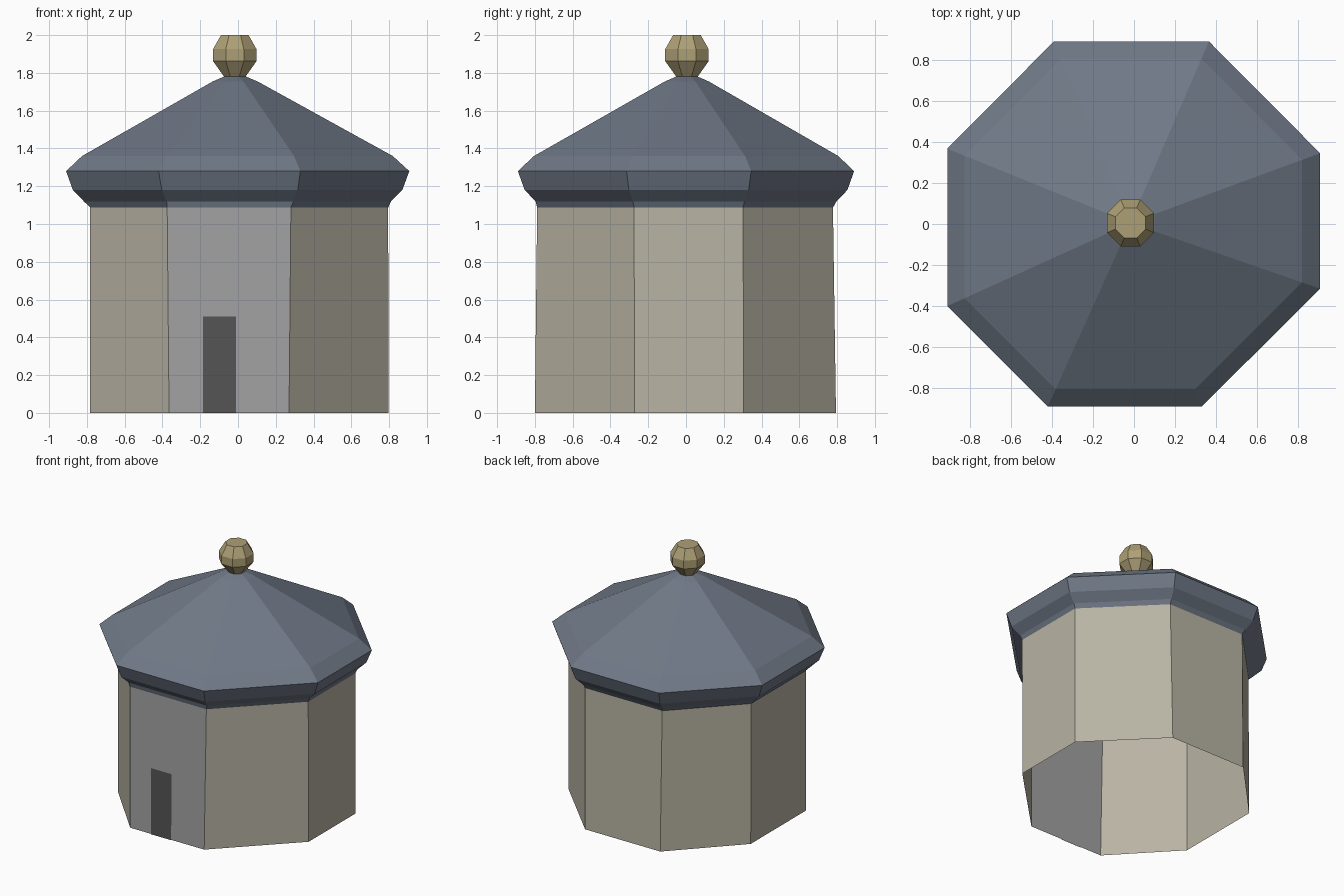
import bpy, math

if "Cube" in bpy.data.objects:
    bpy.data.objects.remove(bpy.data.objects["Cube"])

CX, CY = -0.017, 0.005

# Slightly uneven octagon plans, counter-clockwise from the front-left corner
EAVE = [(-0.42, -0.89), (0.33, -0.89), (0.907, -0.315), (0.907, 0.345),
        (0.365, 0.89), (-0.39, 0.89), (-0.91, 0.367), (-0.91, -0.40)]
WALL_TOP = [(-0.375, -0.788), (0.28, -0.788), (0.795, -0.275), (0.795, 0.302),
            (0.32, 0.778), (-0.34, 0.778), (-0.783, 0.32), (-0.783, -0.35)]
WALL_LOW = [(-0.365, -0.80), (0.27, -0.80), (0.797, -0.272), (0.797, 0.305),
            (0.31, 0.794), (-0.335, 0.794), (-0.783, 0.325), (-0.783, -0.355)]


def material(name, rgb):
    m = bpy.data.materials.new(name)
    m.diffuse_color = (*rgb, 1)
    m.use_nodes = True
    m.node_tree.nodes["Principled BSDF"].inputs["Base Color"].default_value = m.diffuse_color
    return m


def make(name, verts, faces, *mats):
    me = bpy.data.meshes.new(name)
    me.from_pydata(verts, [], faces)
    for m in mats:
        me.materials.append(m)
    ob = bpy.data.objects.new(name, me)
    bpy.context.collection.objects.link(ob)
    return ob


def loft(name, rings, cap, *mats):
    """Join stacked eight-sided rings with quads, optionally capping the top."""
    verts = [v for r in rings for v in r]
    faces = [(8 * k + i, 8 * k + (i + 1) % 8, 8 * k + 8 + (i + 1) % 8, 8 * k + 8 + i)
             for k in range(len(rings) - 1) for i in range(8)]
    if cap:
        n = len(verts)
        faces.append(tuple(range(n - 8, n)))
    return make(name, verts, faces, *mats)


def at(plan, z, s=1.0):
    return [(CX + (x - CX) * s, CY + (y - CY) * s, z) for x, y in plan]


stone = material("stone", (0.48, 0.45, 0.37))
front = material("front_stone", (0.36, 0.36, 0.36))
dark = material("door_dark", (0.09, 0.09, 0.09))
slate = material("slate", (0.16, 0.19, 0.24))
gold = material("gold", (0.42, 0.35, 0.18))

# Walls: open shell, grey front panel
walls = loft("walls", [at(WALL_LOW, 0), at(WALL_TOP, 1.087)], False, stone, front)
walls.data.polygons[0].material_index = 1

# Door panel lying on the front wall
make("door", [(-0.185, -0.805, 0), (-0.01, -0.805, 0),
              (-0.01, -0.80, 0.51), (-0.185, -0.80, 0.51)], [(0, 1, 2, 3)], dark)

# Roof: flared cornice, eave and shallow pyramid
roof = [at(WALL_TOP, 1.087), at(EAVE, 1.12, 0.895)]
roof += [at(EAVE, z, s) for z, s in
         [(1.18, 0.96), (1.28, 1.0), (1.36, 0.905), (1.755, 0.13), (1.782, 0.06)]]
loft("roof", roof, True, slate)

# Finial: faceted ball with a flat top
octagon = [(math.cos(math.pi * (i + 0.5) / 4), math.sin(math.pi * (i + 0.5) / 4)) for i in range(8)]
rings = [[(CX + c * r / 0.924, CY + s * r / 0.924, z) for c, s in octagon]
         for z, r in [(1.775, 0.053), (1.862, 0.115), (1.926, 0.115), (2.0, 0.073)]]
loft("finial", rings, True, gold)
